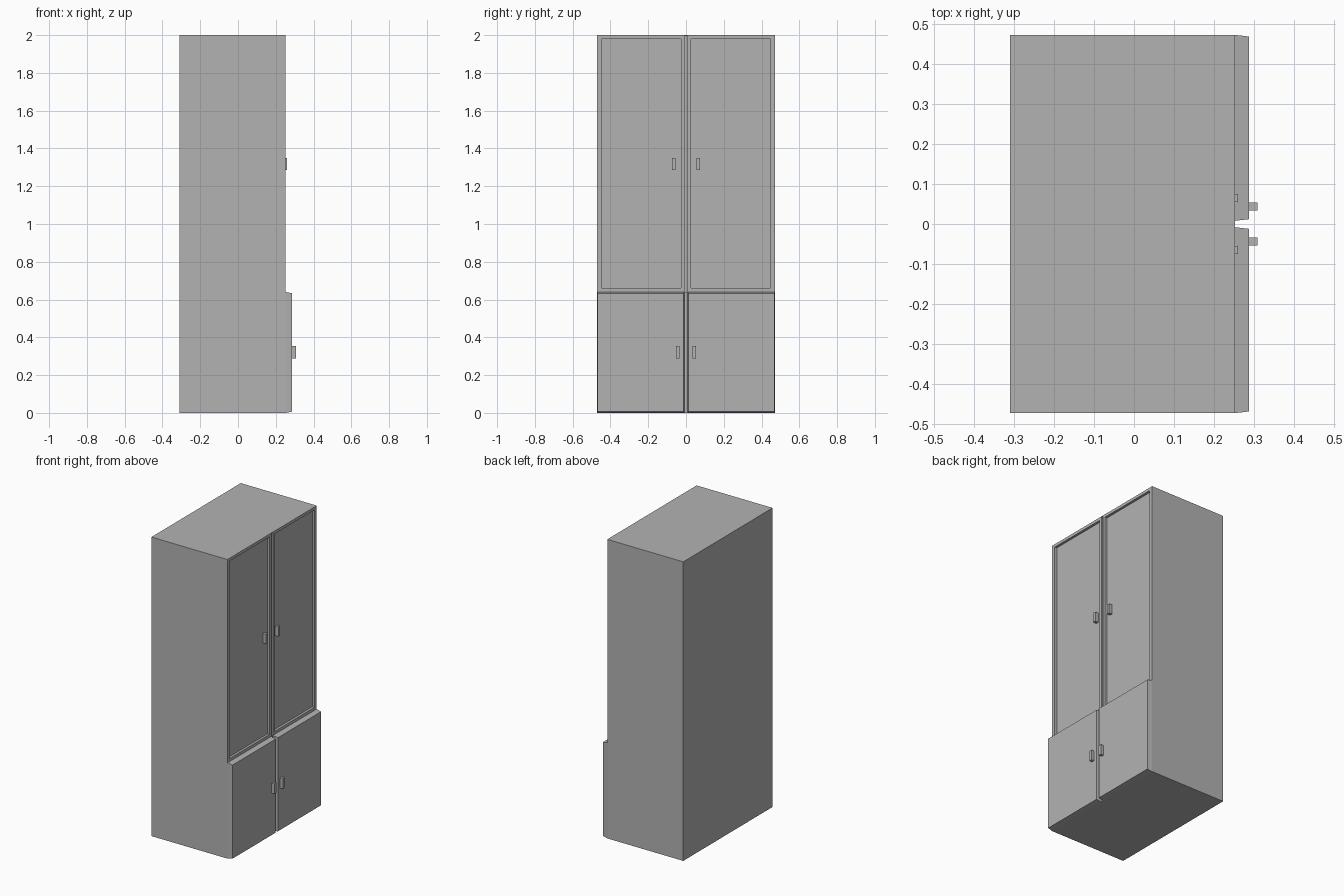
import bpy, bmesh

old = bpy.data.objects.get("Cube")
if old:
    bpy.data.objects.remove(old, do_unlink=True)

grey = bpy.data.materials.new("plain_grey")
grey.use_nodes = True
GREY = (0.45, 0.45, 0.45, 1)
grey.diffuse_color = GREY
grey.node_tree.nodes["Principled BSDF"].inputs["Base Color"].default_value = GREY

FRONT = 0.252   # front plane of the carcass
PANEL = 0.236   # recessed plane of the upper door panels
SPLIT = 0.64    # height where upper and lower doors meet


def add_box(bm, x, y, z):
    """Add a box spanning the given (low, high) ranges; return its vertices."""
    verts = bmesh.ops.create_cube(bm, size=1)["verts"]
    for v in verts:
        for axis, (low, high) in enumerate((x, y, z)):
            v.co[axis] = low if v.co[axis] < 0 else high
    return verts


def finish(name, bm):
    bmesh.ops.recalc_face_normals(bm, faces=bm.faces)
    mesh = bpy.data.meshes.new(name)
    bm.to_mesh(mesh)
    bm.free()
    mesh.materials.append(grey)
    obj = bpy.data.objects.new(name, mesh)
    bpy.context.collection.objects.link(obj)
    return obj


def side_range(side, near, far):
    return tuple(sorted((side * near, side * far)))


# Cabinet body
bm = bmesh.new()
add_box(bm, (-0.31, FRONT), (-0.472, 0.472), (0, 2))
body = finish("cabinet_body", bm)

# Cutter: two recessed panels and the gap between the upper doors
bm = bmesh.new()
for side in (-1, 1):
    add_box(bm, (PANEL, 0.4), side_range(side, 0.026, 0.448), (0.66, 1.98))
add_box(bm, (FRONT - 0.008, 0.4), (-0.008, 0.008), (SPLIT, 1.995))
cutter = finish("door_recess_cutter", bm)
cutter.hide_render = True

cut = body.modifiers.new("door_recesses", "BOOLEAN")
cut.operation = "DIFFERENCE"
cut.solver = "EXACT"
cut.object = cutter
bpy.context.view_layer.objects.active = body
bpy.ops.object.modifier_apply(modifier=cut.name)
bpy.data.objects.remove(cutter, do_unlink=True)

for side, label in ((-1, "right"), (1, "left")):
    # Lower door, tapering slightly towards its front face
    bm = bmesh.new()
    verts = add_box(bm, (FRONT, 0.287), side_range(side, 0.008, 0.472), (0, SPLIT))
    for v in verts:
        if v.co.x > FRONT + 0.01:
            v.co.y += 0.004 * side * (1 if abs(v.co.y) < 0.1 else -1)
            v.co.z += 0.007 if v.co.z < 0.1 else -0.007
    finish("lower_door_" + label, bm)

    # Handles
    bm = bmesh.new()
    add_box(bm, (0.287, 0.308), side_range(side, 0.034, 0.054), (0.287, 0.355))
    finish("lower_handle_" + label, bm)
    bm = bmesh.new()
    add_box(bm, (PANEL, 0.26), side_range(side, 0.055, 0.075), (1.285, 1.35))
    finish("upper_handle_" + label, bm)
